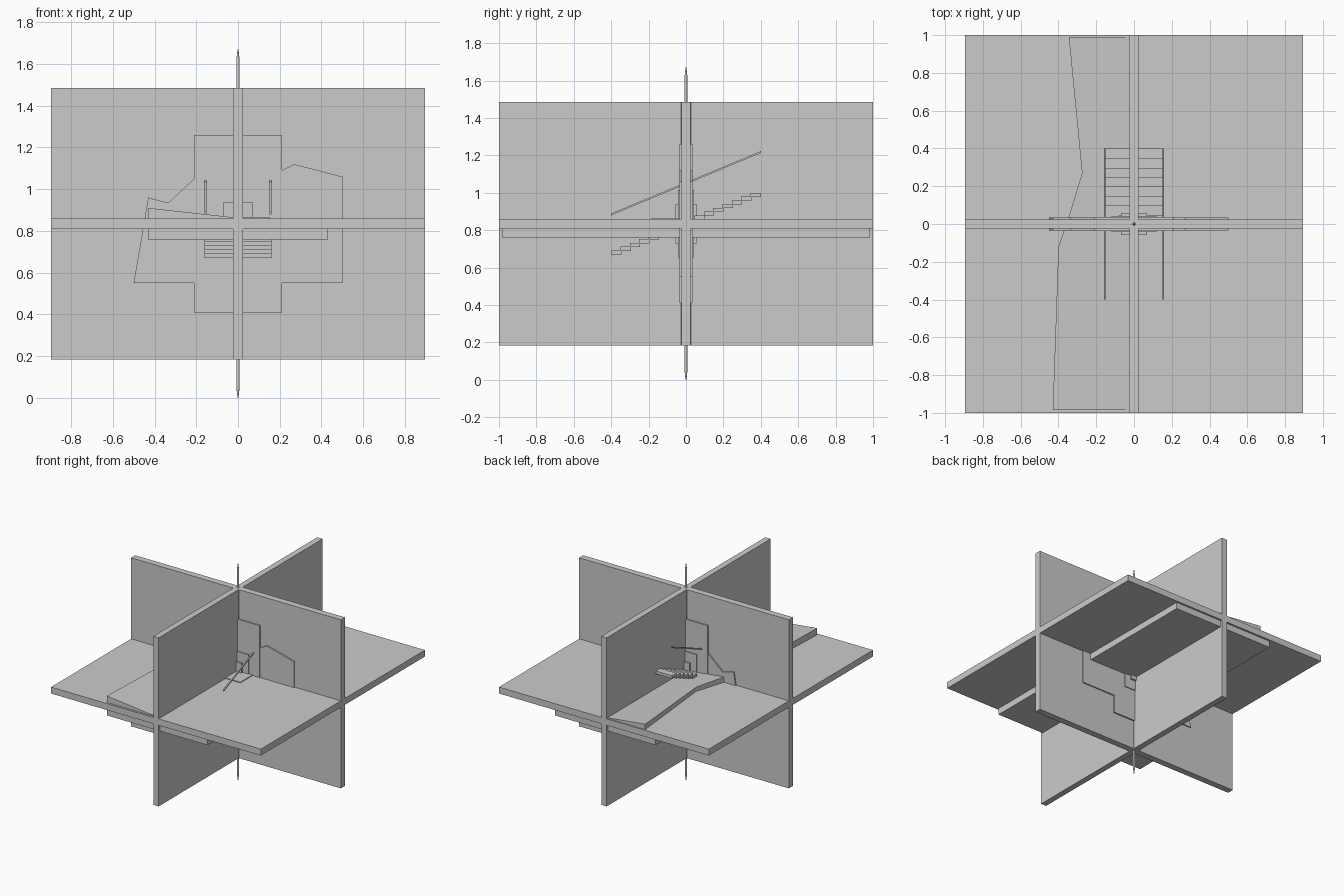
import bpy, bmesh, math
from mathutils import Matrix, Vector

if "Cube" in bpy.data.objects:
    bpy.data.objects.remove(bpy.data.objects["Cube"])


def finish(name, bm):
    bmesh.ops.recalc_face_normals(bm, faces=bm.faces)
    me = bpy.data.meshes.new(name)
    bm.to_mesh(me)
    bm.free()
    ob = bpy.data.objects.new(name, me)
    bpy.context.collection.objects.link(ob)
    return ob


def box(name, x0, x1, y0, y1, z0, z1):
    bm = bmesh.new()
    m = Matrix.Translation(((x0 + x1) / 2, (y0 + y1) / 2, (z0 + z1) / 2))
    bmesh.ops.create_cube(bm, size=1, matrix=m @ Matrix.Diagonal((x1 - x0, y1 - y0, z1 - z0, 1)))
    return finish(name, bm)


def prism(name, pts, offset):
    bm = bmesh.new()
    f = bm.faces.new([bm.verts.new(p) for p in pts])
    r = bmesh.ops.extrude_face_region(bm, geom=[f])
    bmesh.ops.translate(bm, vec=offset, verts=[v for v in r["geom"] if isinstance(v, bmesh.types.BMVert)])
    return finish(name, bm)


MID = 0.835
T = 0.025

# three crossing planes
box("horizontal_plane", -0.895, 0.895, -1, 1, MID - T, MID + T)
box("frontal_plane", -0.895, 0.895, -T, T, 0.185, 1.485)
box("side_plane", -0.023, 0.023, -1, 1, 0.185, 1.485)

# corner fillet column
bm = bmesh.new()
bmesh.ops.create_cone(bm, cap_ends=True, segments=8, radius1=0.038, radius2=0.038, depth=1.299,
                      matrix=Matrix.Translation((0, 0, MID)) @ Matrix.Rotation(math.pi / 8, 4, 'Z'))
finish("corner_column", bm)

# vertical axis with pointed tips
bm = bmesh.new()
for r1, r2, z0, z1 in ((0.002, 0.008, 0, 0.05), (0.008, 0.008, 0.05, 1.62), (0.008, 0.002, 1.62, 1.67)):
    bmesh.ops.create_cone(bm, cap_ends=True, segments=12, radius1=r1, radius2=r2, depth=z1 - z0,
                          matrix=Matrix.Translation((0, 0, (z0 + z1) / 2)))
finish("vertical_axis", bm)

# contour panels on both faces of the frontal plane
outline = [(-0.5, 0.55), (0.5, 0.55), (0.5, 1.06), (0.27, 1.12), (0.21, 1.09),
           (-0.21, 1.05), (-0.335, 0.935), (-0.43, 0.96)]
prism("contour_panel", [(x, -0.034, z) for x, z in outline], Vector((0, 0.068, 0)))
box("tall_panel", -0.21, 0.21, -0.036, 0.036, 0.41, 1.26)
box("outer_door_block", -0.12, 0.12, -0.043, 0.043, 0.655, 1.015)
box("inner_door_block", -0.07, 0.07, -0.057, 0.057, 0.73, 0.94)

# sloped platform rising to the left of the horizontal plane
plan = [(-0.01, -0.985), (-0.01, 0.99), (-0.345, 0.99), (-0.275, 0.27),
        (-0.345, 0.04), (-0.4, -0.12), (-0.43, -0.985)]
wedge = prism("sloped_platform", [(x, y, 0.855) for x, y in plan], Vector((0, 0, 0.01)))
for v in wedge.data.vertices:
    if v.co.z > 0.86:
        v.co.z = 0.863 - v.co.x * 0.11

# lower slab and thin landing
box("lower_slab", -0.43, 0.43, -0.985, 0.985, 0.76, 0.812)
box("landing", 0, 0.15, -0.185, 0, 0.858, 0.866)

# stairs: upper flight, and lower flight turned half round the x axis
for i in range(7):
    y0, y1 = 0.045 + 0.05 * i, 0.105 + 0.05 * i - 0.005
    z1 = 0.88 + 0.02 * i
    z0 = z1 - 0.022
    box(f"upper_step_{i + 1}", -0.16, 0.16, y0, y1, z0, z1)
    box(f"lower_step_{i + 1}", -0.16, 0.16, -y1, -y0, 2 * MID - z1, 2 * MID - z0)

# slanted rails passing through the frontal plane
for side, x in (("left", -0.155), ("right", 0.155)):
    pts = [(-0.4, 0.88), (0.4, 1.213), (0.4, 1.223), (-0.4, 0.89)]
    prism(f"{side}_rail", [(x - 0.005, y, z) for y, z in pts], Vector((0.01, 0, 0)))
